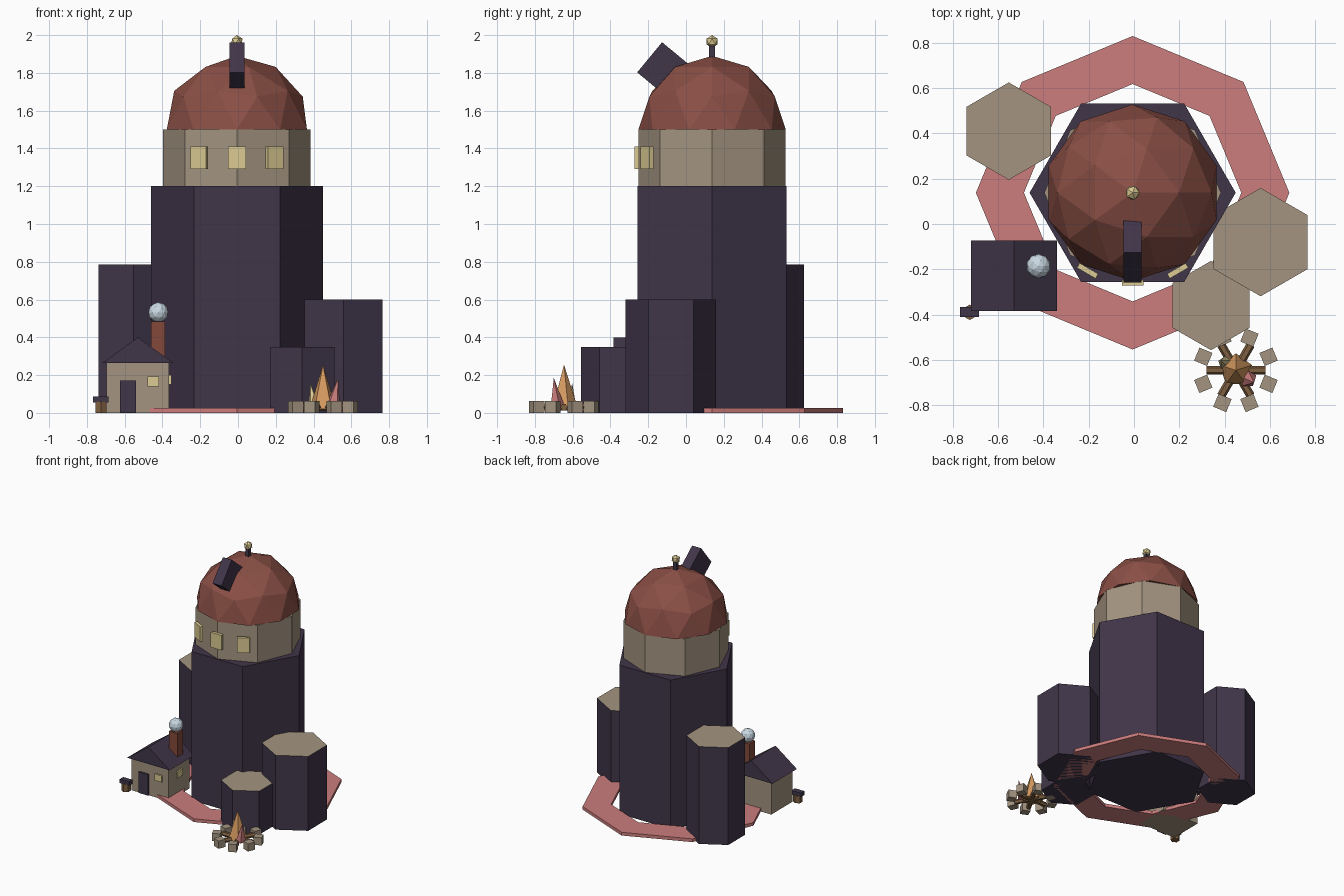
import bpy, bmesh
from math import sin, cos, pi, radians, tau
from mathutils import Matrix, Vector

if "Cube" in bpy.data.objects:
    bpy.data.objects.remove(bpy.data.objects["Cube"])

CX, CY = -0.006, 0.138      # tower axis


def mat(name, hexcol):
    rgb = [int(hexcol[i:i + 2], 16) / 255 for i in (0, 2, 4)]
    lin = [c / 12.92 if c < 0.04 else ((c + 0.055) / 1.055) ** 2.4 for c in rgb]
    m = bpy.data.materials.new(name)
    m.diffuse_color = (*lin, 1)
    m.use_nodes = True
    m.node_tree.nodes["Principled BSDF"].inputs["Base Color"].default_value = m.diffuse_color
    return m


DARK = mat("dark_stone", "403549")
TAN = mat("tan_stone", "a39480")
RED = mat("dome_red", "8a4f45")
PINK = mat("path_pink", "cc7d7d")
YELLOW = mat("lamp_yellow", "dccb92")
SMOKE = mat("smoke", "c9d8e2")
ORANGE = mat("flame_orange", "d69a60")
BROWN = mat("wood", "7f6040")
BRICK = mat("brick", "84493a")


def finish(name, bm, *mats):
    bmesh.ops.recalc_face_normals(bm, faces=bm.faces)
    me = bpy.data.meshes.new(name)
    bm.to_mesh(me)
    bm.free()
    for m in mats:
        me.materials.append(m)
    ob = bpy.data.objects.new(name, me)
    bpy.context.collection.objects.link(ob)
    return ob


def box(name, c, size, m, rz=0, rx=0):
    bm = bmesh.new()
    M = (Matrix.Translation(c) @ Matrix.Rotation(rz, 4, 'Z')
         @ Matrix.Rotation(rx, 4, 'X') @ Matrix.Diagonal((*size, 1)))
    bmesh.ops.create_cube(bm, size=1, matrix=M)
    return finish(name, bm, m)


def prism(name, x, y, r, n, z0, z1, m, start=0.0, top=None):
    bm = bmesh.new()
    vs = [bm.verts.new((x + r * cos(start + tau * i / n),
                        y + r * sin(start + tau * i / n), z0)) for i in range(n)]
    f = bm.faces.new(vs)
    ext = bmesh.ops.extrude_face_region(bm, geom=[f], use_keep_orig=True)['geom']
    for g in ext:
        if isinstance(g, bmesh.types.BMVert):
            g.co.z = z1
    for g in ext:
        if isinstance(g, bmesh.types.BMFace) and top:
            g.material_index = 1
    return finish(name, bm, *([m, top] if top else [m]))


def ball(name, c, r, sub, m, half=False):
    bm = bmesh.new()
    bmesh.ops.create_icosphere(bm, subdivisions=sub, radius=r)
    if half:
        bmesh.ops.delete(bm, geom=[v for v in bm.verts if v.co.z < -0.01], context='VERTS')
        bmesh.ops.holes_fill(bm, edges=[e for e in bm.edges if e.is_boundary])
    bmesh.ops.translate(bm, verts=bm.verts, vec=c)
    return finish(name, bm, m)


def spike(name, base, apex, r, m, n=5):
    bm = bmesh.new()
    ring = [bm.verts.new((base[0] + r * cos(pi / 2 + tau * i / n),
                          base[1] + r * sin(pi / 2 + tau * i / n), base[2])) for i in range(n)]
    tip = bm.verts.new(apex)
    bm.faces.new(ring)
    for i in range(n):
        bm.faces.new((ring[i], ring[(i + 1) % n], tip))
    return finish(name, bm, m)


# Tower, drum and dome
prism("tower", CX, CY, 0.455, 6, 0, 1.2, DARK)
prism("drum", CX, CY, 0.39, 8, 1.2, 1.5, TAN)
ball("dome", (CX, CY, 1.5), 0.39, 2, RED, half=True)
box("finial_stem", (CX, CY, 1.9), (0.03, 0.03, 0.09), DARK)
ball("finial_ball", (CX, CY, 1.966), 0.034, 1, YELLOW)
for i, a in enumerate((-30, 0, 30)):
    a = radians(a)
    box(f"drum_window_{i}", (CX + 0.398 * sin(a), CY - 0.398 * cos(a), 1.35),
        (0.095, 0.024, 0.12), YELLOW, rz=a)
box("telescope", (CX, -0.10, 1.806), (0.08, 0.24, 0.207), DARK, rx=radians(-39.5))

# Basalt columns with pale tops
for i, (x, y, r, h) in enumerate(((-0.553, 0.41, 0.215, 0.785),
                                  (0.559, -0.08, 0.239, 0.6),
                                  (0.34, -0.36, 0.197, 0.35))):
    prism(f"rock_column_{i}", x, y, r, 6, 0, h, DARK, start=pi / 2, top=TAN)

# Octagonal ring path
bm = bmesh.new()
loops = []
for r, z in ((0.692, 0), (0.692, 0.026), (0.48, 0.026), (0.48, 0)):
    loops.append([bm.verts.new((CX + r * cos(i * pi / 4), CY + r * sin(i * pi / 4), z))
                  for i in range(8)])
for k in range(4):
    a, b = loops[k], loops[(k + 1) % 4]
    for i in range(8):
        j = (i + 1) % 8
        bm.faces.new((a[i], a[j], b[j], b[i]))
finish("ring_path", bm, PINK)

# Hut
HX, HY = -0.53, -0.229
box("hut_body", (HX, HY, 0.1325), (0.33, 0.27, 0.265), TAN)
bm = bmesh.new()
ends = [[bm.verts.new((HX + dx, HY + s * 0.156, z))
         for dx, z in ((-0.19, 0.263), (0.19, 0.263), (0, 0.40))] for s in (-1, 1)]
for e in ends:
    bm.faces.new(e)
for i in range(3):
    j = (i + 1) % 3
    bm.faces.new((ends[0][i], ends[0][j], ends[1][j], ends[1][i]))
finish("hut_roof", bm, DARK)
box("hut_door", (-0.582, HY - 0.137, 0.087), (0.085, 0.02, 0.17), DARK)
box("hut_front_window", (-0.449, HY - 0.137, 0.167), (0.062, 0.02, 0.052), YELLOW)
box("hut_side_window", (-0.363, HY, 0.175), (0.02, 0.07, 0.052), YELLOW)
box("chimney", (-0.423, -0.186, 0.385), (0.075, 0.075, 0.2), BRICK)
ball("smoke_puff", (-0.422, -0.186, 0.532), 0.054, 2, SMOKE)

# Small barrel with lid beside the hut
prism("barrel", -0.725, -0.39, 0.034, 6, 0, 0.06, BROWN, start=pi / 2)
box("barrel_lid", (-0.726, -0.389, 0.072), (0.083, 0.045, 0.032), DARK)

# Campfire: stones, crossed logs and flames
FX, FY = 0.45, -0.646
for i in range(8):
    a = radians(22.5 + 45 * i)
    box(f"fire_stone_{i}", (FX + 0.156 * cos(a), FY + 0.156 * sin(a), 0.031),
        (0.062, 0.062, 0.062), TAN, rz=a)
for i in range(3):
    bm = bmesh.new()
    M = (Matrix.Translation((FX, FY, 0.03)) @ Matrix.Rotation(i * pi / 3, 4, 'Z')
         @ Matrix.Rotation(pi / 2, 4, 'Y'))
    bmesh.ops.create_cone(bm, cap_ends=True, segments=6, radius1=0.019, radius2=0.019,
                          depth=0.26, matrix=M)
    finish(f"log_{i}", bm, BROWN)
spike("flame_large", (FX, FY, 0.02), (FX, FY, 0.255), 0.075, ORANGE)
spike("flame_pink", (0.50, -0.682, 0.03), (0.53, -0.70, 0.185), 0.042, PINK)
spike("flame_small", (0.405, -0.615, 0.03), (0.383, -0.602, 0.157), 0.034, YELLOW)
